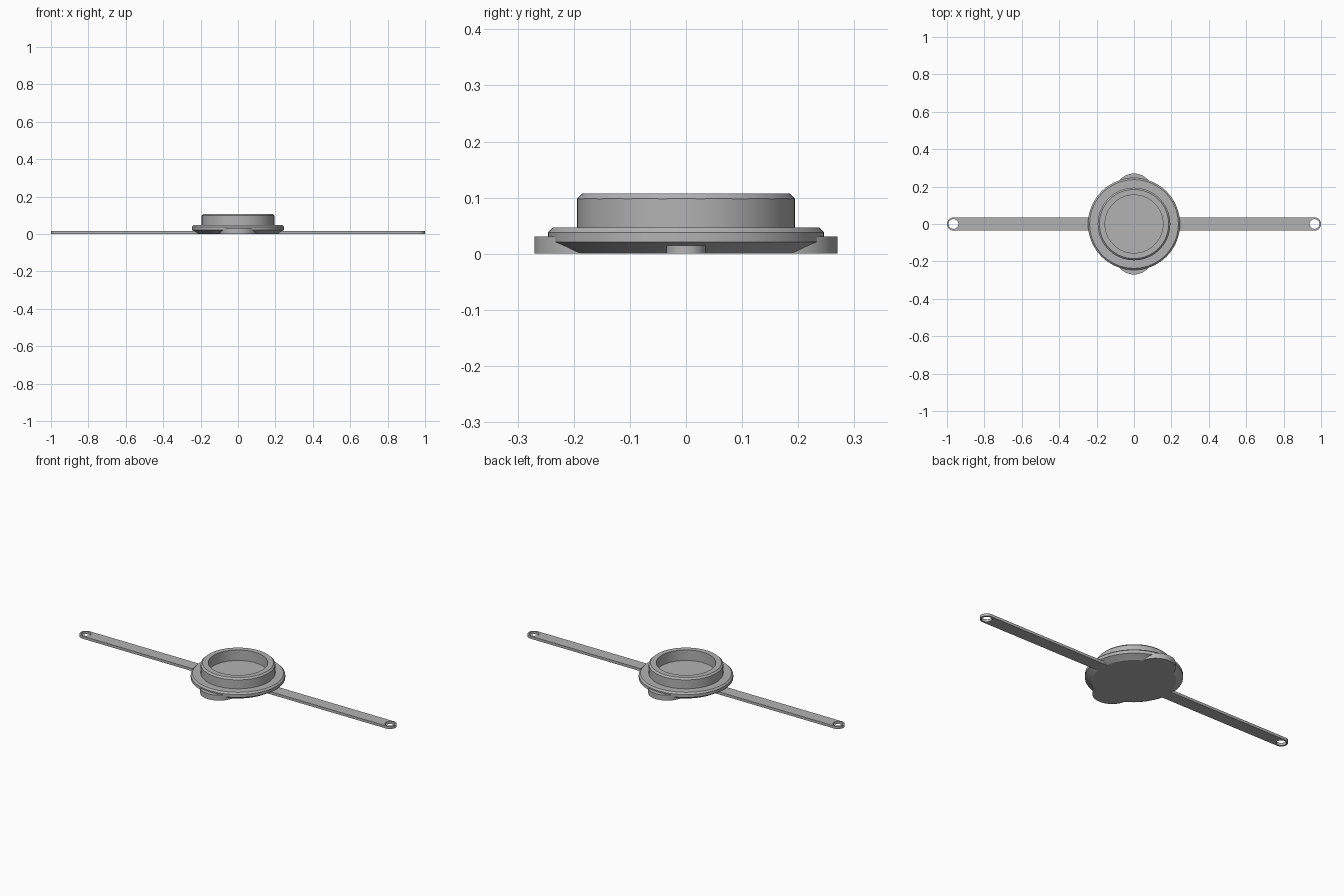
import bpy, bmesh, math

if "Cube" in bpy.data.objects:
    bpy.data.objects.remove(bpy.data.objects["Cube"], do_unlink=True)

grey = bpy.data.materials.new("plain grey")
grey.use_nodes = True
GREY = (0.45, 0.45, 0.45, 1)
grey.diffuse_color = GREY
grey.node_tree.nodes["Principled BSDF"].inputs["Base Color"].default_value = GREY


def finish(name, bm, mirror_axis=None):
    """Turn a bmesh into a shaded object, mirrored on one axis if asked."""
    bmesh.ops.recalc_face_normals(bm, faces=bm.faces)
    mesh = bpy.data.meshes.new(name)
    bm.to_mesh(mesh)
    bm.free()
    mesh.materials.append(grey)
    obj = bpy.data.objects.new(name, mesh)
    bpy.context.collection.objects.link(obj)
    if mirror_axis is not None:
        mod = obj.modifiers.new("Mirror", 'MIRROR')
        mod.use_axis = [axis == mirror_axis for axis in range(3)]
    bpy.ops.object.select_all(action='DESELECT')
    obj.select_set(True)
    bpy.context.view_layer.objects.active = obj
    bpy.ops.object.shade_smooth_by_angle(angle=math.radians(25))
    return obj


def arc(cx, cy, radius, start, end, count):
    """Points along an arc, angles in degrees, both ends included."""
    angles = [math.radians(start + (end - start) * i / count) for i in range(count + 1)]
    return [(cx + radius * math.cos(a), cy + radius * math.sin(a)) for a in angles]


def plate(name, loops, height, mirror_axis):
    """Flat plate from an outline and optional holes, raised from the ground."""
    bm = bmesh.new()
    edges = []
    for loop in loops:
        verts = [bm.verts.new((x, y, 0)) for x, y in loop]
        edges += [bm.edges.new((v, verts[i - 1])) for i, v in enumerate(verts)]
    bmesh.ops.triangle_fill(bm, edges=edges, use_beauty=True, normal=(0, 0, 1))
    result = bmesh.ops.extrude_face_region(bm, geom=bm.faces[:], use_keep_orig=True)
    top = [g for g in result["geom"] if isinstance(g, bmesh.types.BMVert)]
    bmesh.ops.translate(bm, verts=top, vec=(0, 0, height))
    return finish(name, bm, mirror_axis)


def lathe(name, profile, sides=72):
    """Spin a radius/height profile around z; radius zero closes it."""
    bm = bmesh.new()
    verts = [bm.verts.new((r, 0, z)) for r, z in profile]
    edges = [bm.edges.new(pair) for pair in zip(verts, verts[1:])]
    bmesh.ops.spin(bm, geom=verts + edges, cent=(0, 0, 0), axis=(0, 0, 1),
                   angle=math.tau, steps=sides)
    bmesh.ops.remove_doubles(bm, verts=bm.verts, dist=0.0001)
    return finish(name, bm)


# Flanged cup with chamfered base, flange and rim, and a recessed floor
lathe("flanged_cup", [
    (0, 0), (0.212, 0), (0.242, 0.019), (0.246, 0.021), (0.246, 0.038),
    (0.237, 0.047), (0.194, 0.047), (0.194, 0.098), (0.185, 0.107),
    (0.155, 0.107), (0.155, 0.047), (0, 0.047)])

# Long straps with rounded ends and eyelets
strap_outline = [(0.18, -0.035)] + arc(0.965, 0, 0.035, -90, 90, 20) + [(0.18, 0.035)]
eyelet = arc(0.965, 0, 0.026, 0, 360, 28)[:-1]
plate("straps", [strap_outline, eyelet], 0.015, 0)

# Rounded grip tabs at front and back
plate("grip_tabs", [arc(0, 0.17, 0.1, 0, 180, 32)], 0.031, 1)
